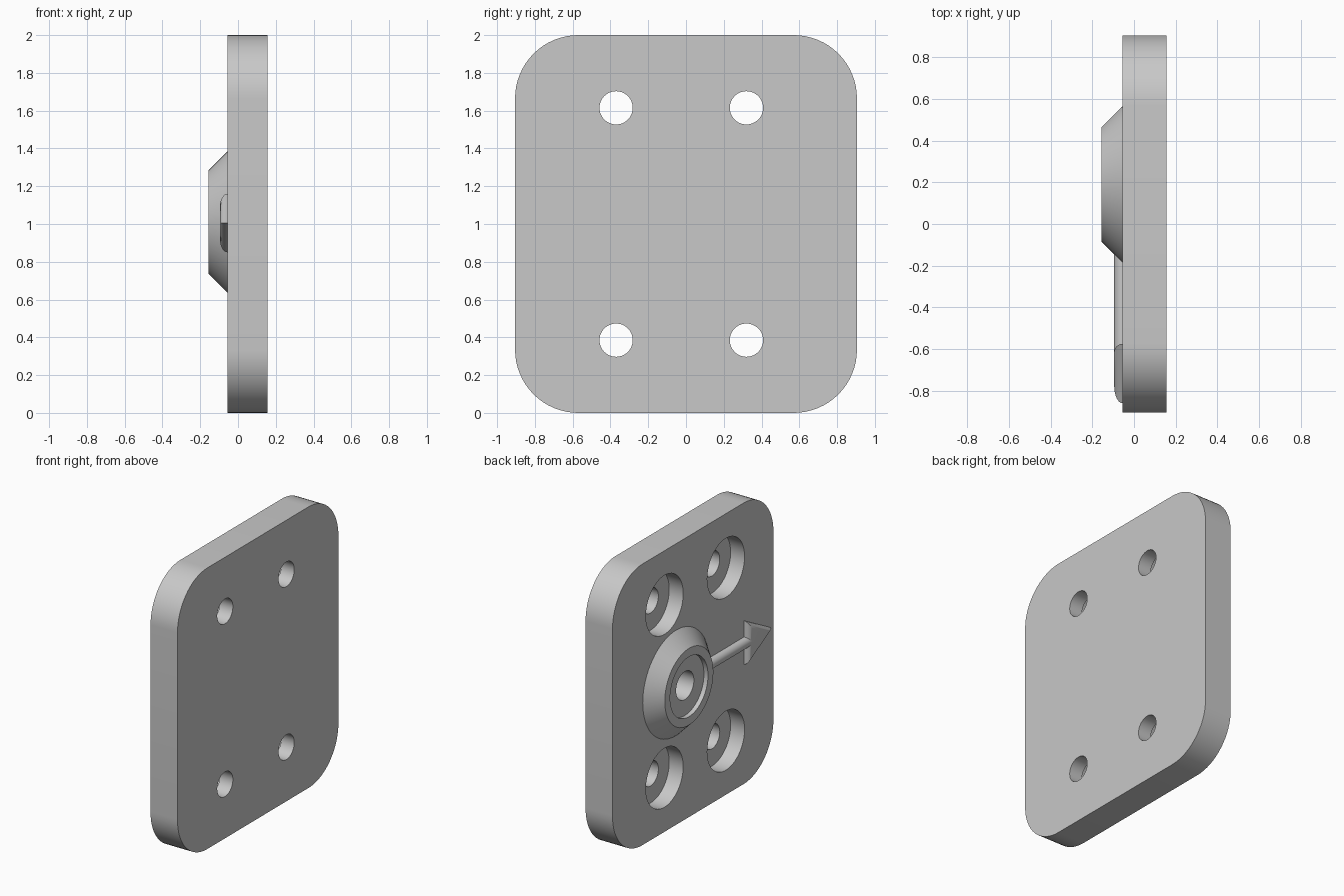
import bpy
import bmesh
from math import sin, cos, pi, radians
from mathutils import Vector

cube = bpy.data.objects.get("Cube")
if cube:
    bpy.data.objects.remove(cube, do_unlink=True)

grey = bpy.data.materials.new("plain grey")
grey.use_nodes = True
colour = (0.58, 0.58, 0.58, 1)
grey.diffuse_color = colour
grey.node_tree.nodes["Principled BSDF"].inputs["Base Color"].default_value = colour

FACE, BACK, FRONT = -0.055, 0.157, -0.157   # plate face, plate back, boss top
MID_Z = 1.0


def loft(name, sections):
    """Closed solid through matching rings of 3D points."""
    bm = bmesh.new()
    rings = [[bm.verts.new(p) for p in s] for s in sections]
    n = len(rings[0])
    for a, b in zip(rings, rings[1:]):
        for i in range(n):
            j = (i + 1) % n
            bm.faces.new((a[i], a[j], b[j], b[i]))
    bm.faces.new(rings[0])
    bm.faces.new(rings[-1])
    bmesh.ops.recalc_face_normals(bm, faces=bm.faces)
    mesh = bpy.data.meshes.new(name)
    bm.to_mesh(mesh)
    bm.free()
    obj = bpy.data.objects.new(name, mesh)
    bpy.context.collection.objects.link(obj)
    mesh.materials.append(grey)
    return obj


def disc(x, y, z, r, n=64):
    return [(x, y + r * cos(2 * pi * i / n), z + r * sin(2 * pi * i / n)) for i in range(n)]


def round_bar(name, y, z, x0, r0, x1, r1):
    """Cylinder or cone along x."""
    return loft(name, [disc(x0, y, z, r0), disc(x1, y, z, r1)])


def activate(obj):
    bpy.ops.object.select_all(action='DESELECT')
    obj.select_set(True)
    bpy.context.view_layer.objects.active = obj


def combine(obj, other, operation):
    mod = obj.modifiers.new(operation, 'BOOLEAN')
    mod.operation = operation
    mod.solver = 'EXACT'
    mod.object = other
    activate(obj)
    bpy.ops.object.modifier_apply(modifier=mod.name)
    bpy.data.objects.remove(other, do_unlink=True)


# Rounded plate
half_y, half_z, corner, steps = 0.905, 1.0, 0.335, 16
outline = []
for q, (sy, sz) in enumerate([(1, 1), (-1, 1), (-1, -1), (1, -1)]):
    for i in range(steps + 1):
        a = (q + i / steps) * pi / 2
        outline.append((sy * (half_y - corner) + corner * cos(a),
                        MID_Z + sz * (half_z - corner) + corner * sin(a)))
plate = loft("mounting_plate", [[(x, y, z) for y, z in outline] for x in (FACE, BACK)])

# Conical boss with a recess and a blind centre hole
boss_y, boss_z = 0.19, 1.01
combine(plate, round_bar("boss", boss_y, boss_z, FACE + 0.02, 0.395, FRONT, 0.273), 'UNION')
combine(plate, round_bar("boss_recess", boss_y, boss_z, -0.3, 0.213, -0.125, 0.213), 'DIFFERENCE')
combine(plate, round_bar("boss_hole", boss_y, boss_z, -0.3, 0.1, 0.08, 0.1), 'DIFFERENCE')

# Four counterbored screw holes
for y in (-0.37, 0.32):
    for z in (0.385, 1.615):
        combine(plate, round_bar("counterbore", y, z, -0.3, 0.21, 0.055, 0.21), 'DIFFERENCE')
        combine(plate, round_bar("screw_hole", y, z, -0.3, 0.088, 0.3, 0.088), 'DIFFERENCE')

# Arrow shaft: half-round bar on the plate face
arrow_z, bead = 1.005, 0.04
arc = [(FACE - bead * sin(pi * i / 16), arrow_z + bead * cos(pi * i / 16)) for i in range(17)]
shaft = loft("arrow_shaft", [[(x, y, z) for x, z in arc] for y in (-0.1, -0.63)])

# Arrow head: triangle with filleted top edges, shrunk towards its incentre
base_y, tip_y, half_w = -0.575, -0.86, 0.155
corners = [Vector((FACE, base_y, arrow_z + half_w)), Vector((FACE, tip_y, arrow_z)),
           Vector((FACE, base_y, arrow_z - half_w))]
sides = [(corners[i - 2] - corners[i - 1]).length for i in range(3)]
centre = sum((c * s for c, s in zip(corners, sides)), Vector()) / sum(sides)
inradius = base_y - centre.y
sections = []
for i in range(9):
    a = i / 8 * pi / 2
    scale = 1 - bead * (1 - cos(a)) / inradius
    lift = Vector((-bead * sin(a), 0, 0))
    sections.append([centre + (c - centre) * scale + lift for c in corners])
head = loft("arrow_head", sections)

for obj in (plate, shaft, head):
    activate(obj)
    bpy.ops.object.shade_smooth_by_angle(angle=radians(30))
